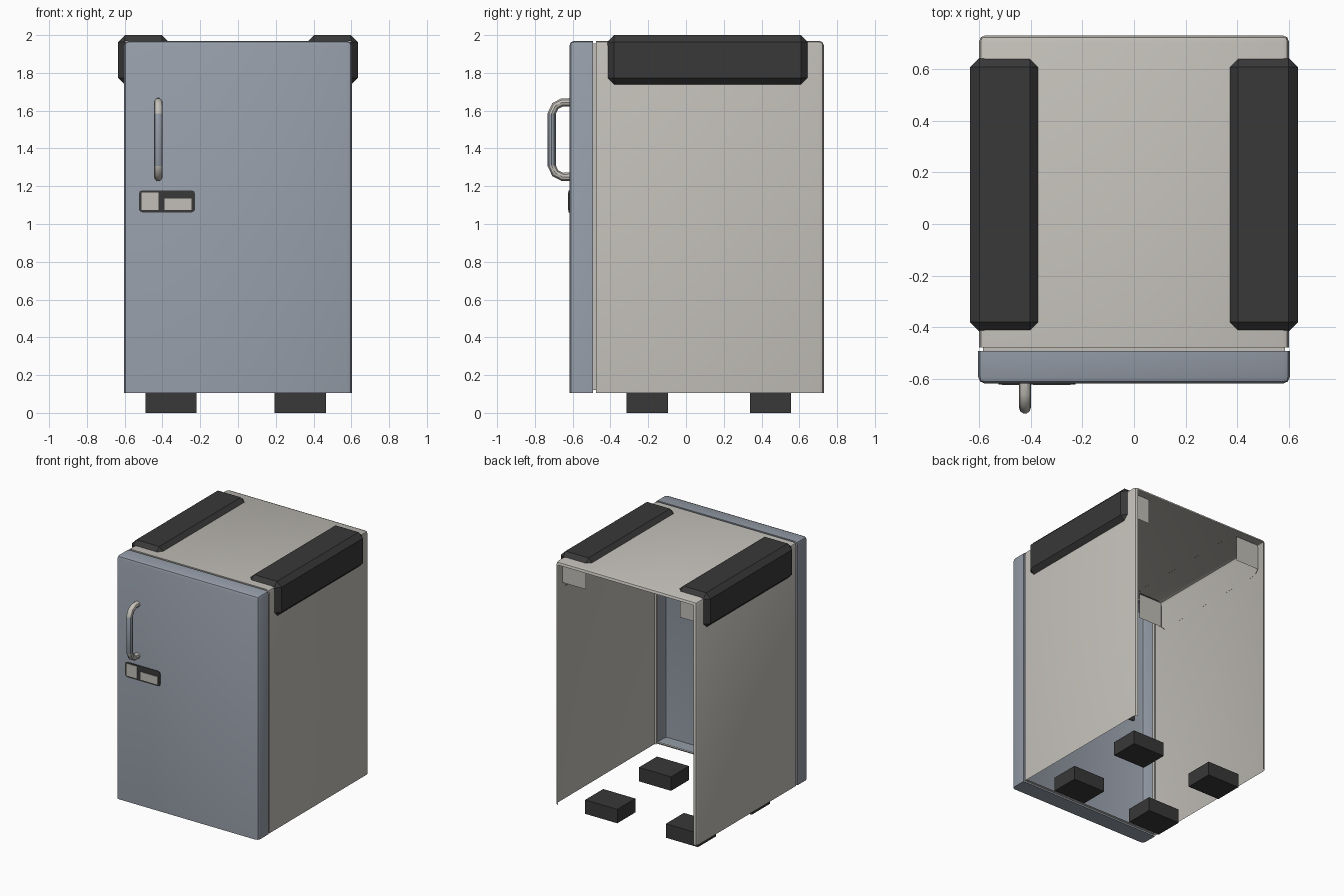
import bpy, bmesh, math
from mathutils import Vector

if "Cube" in bpy.data.objects:
    bpy.data.objects.remove(bpy.data.objects["Cube"])


def material(name, rgb):
    m = bpy.data.materials.new(name)
    m.diffuse_color = (*rgb, 1)
    m.use_nodes = True
    m.node_tree.nodes["Principled BSDF"].inputs["Base Color"].default_value = m.diffuse_color
    return m


CREAM = material("warm light grey", (0.54, 0.52, 0.48))
BLUE = material("blue grey", (0.30, 0.335, 0.39))
DARK = material("near black", (0.04, 0.04, 0.04))


def box(lo, hi):
    """bmesh box between two corners"""
    bm = bmesh.new()
    bmesh.ops.create_cube(bm, size=1)
    for v in bm.verts:
        v.co = Vector([(a + b) / 2 + c * (b - a) for a, b, c in zip(lo, hi, v.co)])
    return bm


def bevel(bm, rule, width, segments=2):
    edges = [e for e in bm.edges if rule((e.verts[0].co + e.verts[1].co) / 2)]
    bmesh.ops.bevel(bm, geom=edges, offset=width, segments=segments,
                    profile=0.5, affect='EDGES')


def drop(bm, rule):
    bm.normal_update()
    faces = [f for f in bm.faces if rule(f.normal, f.calc_center_median())]
    bmesh.ops.delete(bm, geom=faces, context='FACES')


def rim(bm, axis_sign, width):
    """open a y-facing side, leaving a narrow rim"""
    bm.normal_update()
    f = max(bm.faces, key=lambda f: f.normal.y * axis_sign * f.calc_area())
    bmesh.ops.inset_region(bm, faces=[f], thickness=width)
    bmesh.ops.delete(bm, geom=[f], context='FACES')


def finish(bm, name, mats, smooth=True):
    me = bpy.data.meshes.new(name)
    bm.to_mesh(me)
    bm.free()
    ob = bpy.data.objects.new(name, me)
    bpy.context.collection.objects.link(ob)
    for m in mats:
        me.materials.append(m)
    if smooth:
        bpy.ops.object.select_all(action='DESELECT')
        ob.select_set(True)
        bpy.context.view_layer.objects.active = ob
        bpy.ops.object.shade_smooth_by_angle(angle=math.radians(35))
    return ob


Z0, Z1 = 0.105, 1.97

# cabinet shell: open at the back, the bottom and behind the door
bm = box((-0.6, -0.477, Z0), (0.6, 0.73, Z1))
bevel(bm, lambda c: (c.y > 0.7 and c.z > Z0 + 0.1) or (c.z > 1.9 and abs(c.x) > 0.5), 0.025)
drop(bm, lambda n, c: n.y > 0.99 or n.z < -0.99)
rim(bm, -1, 0.015)
finish(bm, "cabinet", [CREAM])

# door seal: recessed band between cabinet and door
bm = box((-0.585, -0.495, Z0 + 0.015), (0.585, -0.475, Z1 - 0.015))
drop(bm, lambda n, c: abs(n.y) > 0.9)
finish(bm, "door_seal", [CREAM], False)

# hollow door, rounded on the front top and side edges
bm = box((-0.603, -0.617, Z0), (0.603, -0.492, Z1))
bevel(bm, lambda c: (c.y < -0.6 and c.z > Z0 + 0.1) or (c.z > 1.9 and abs(c.x) > 0.5), 0.025)
rim(bm, 1, 0.018)
finish(bm, "door", [BLUE])

# corner guards wrapped over the upper side edges
for s, side in ((-1, "left"), (1, "right")):
    x0, x1 = sorted((s * 0.365, s * 0.634))
    bm = box((x0, -0.417, 1.735), (x1, 0.645, 2.0))
    bevel(bm, lambda c: True, 0.037, 1)
    # trim off everything hidden inside the cabinet
    for co, no in (((s * 0.598, 0, 0), (s, 0, 0)), ((0, 0, Z1 - 0.002), (0, 0, 1))):
        bmesh.ops.bisect_plane(bm, geom=bm.verts[:] + bm.edges[:] + bm.faces[:],
                               plane_co=co, plane_no=no)
    drop(bm, lambda n, c: c.x * s < 0.598 and c.z < Z1 - 0.002)
    finish(bm, side + "_corner_guard", [DARK], False)
    # bracket plates inside the cabinet at both ends of the guard
    bm = bmesh.new()
    for y in (-0.415, 0.643):
        corners = [(0.4, 1.772), (0.598, 1.772), (0.598, 1.965), (0.4, 1.965)]
        bm.faces.new([bm.verts.new((s * x, y, z)) for x, z in corners])
    finish(bm, side + "_guard_brackets", [CREAM], False)

# feet
for xn, x in (("left", -0.355), ("right", 0.33)):
    for yn, y in (("front", -0.205), ("back", 0.447)):
        bm = box((x - 0.136, y - 0.109, 0), (x + 0.136, y + 0.109, 0.107))
        finish(bm, f"{yn}_{xn}_foot", [DARK], False)

# handle: tube swept along a bent path, light ends and blue grip
half = [(-0.61, 0.197), (-0.655, 0.197), (-0.692, 0.178), (-0.711, 0.138)]
path = [(y, 1.447 + z) for y, z in half] + [(y, 1.447 - z) for y, z in reversed(half)]
bm = bmesh.new()
rings, N, R = [], 10, 0.023
for i, (y, z) in enumerate(path):
    a = Vector(path[max(i - 1, 0)])
    b = Vector(path[min(i + 1, len(path) - 1)])
    t = (b - a).normalized()
    ring = []
    for k in range(N):
        u = 2 * math.pi * k / N
        c = R * math.sin(u)
        ring.append(bm.verts.new((-0.422 + R * math.cos(u), y - t.y * c, z + t.x * c)))
    rings.append(ring)
for i in range(len(rings) - 1):
    for k in range(N):
        f = bm.faces.new((rings[i][k], rings[i][(k + 1) % N],
                          rings[i + 1][(k + 1) % N], rings[i + 1][k]))
        f.material_index = 1 if i == 3 else 0
bmesh.ops.recalc_face_normals(bm, faces=bm.faces[:])
finish(bm, "handle", [CREAM, BLUE])

# plain badge: dark plate with two light panels
bm = box((-0.525, -0.621, 1.062), (-0.227, -0.612, 1.178))
bevel(bm, lambda c: abs(c.y + 0.6165) < 0.001 and
      (abs(c.x + 0.376) > 0.14 and abs(c.z - 1.12) > 0.05), 0.018)
finish(bm, "badge_plate", [DARK], False)
for name, x0, x1, z1 in (("badge_panel_left", -0.51, -0.42, 1.168),
                         ("badge_panel_right", -0.39, -0.245, 1.135)):
    finish(box((x0, -0.624, 1.075), (x1, -0.618, z1)), name, [CREAM], False)
